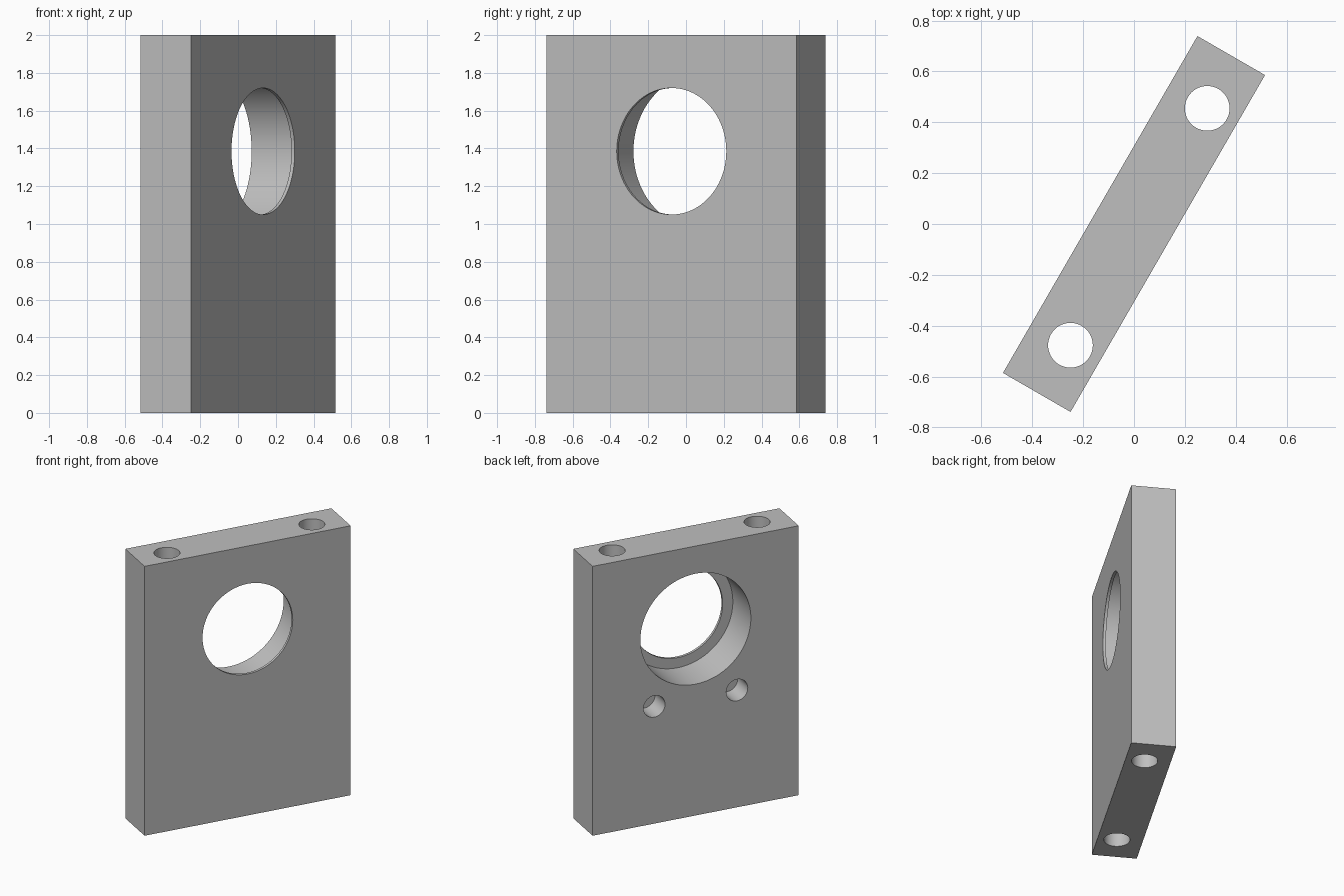
import bpy
from math import radians

cube = bpy.data.objects.get("Cube")
if cube:
    bpy.data.objects.remove(cube, do_unlink=True)

THICK, WIDTH, HEIGHT = 0.307, 1.53, 2.0
FRONT, BACK = THICK / 2, -THICK / 2
BORE_Z = 1.385

grey = bpy.data.materials.new("plain_grey")
grey.use_nodes = True
colour = (0.52, 0.52, 0.52, 1)
grey.diffuse_color = colour
grey.node_tree.nodes["Principled BSDF"].inputs["Base Color"].default_value = colour

# Upright plate, thickness along local x
bpy.ops.mesh.primitive_cube_add(size=1, location=(0, 0, HEIGHT / 2))
plate = bpy.context.object
plate.name = "mounting_plate"
plate.scale = (THICK, WIDTH, HEIGHT)
bpy.ops.object.transform_apply(location=True, rotation=False, scale=True)
plate.data.materials.append(grey)


def drill(name, radius, start, end, sides=96):
    """Cut a cylinder from start to end along x or z."""
    along_x = start[2] == end[2]
    depth = abs(end[0] - start[0]) if along_x else abs(end[2] - start[2])
    bpy.ops.mesh.primitive_cylinder_add(
        vertices=sides, radius=radius, depth=depth,
        location=[(a + b) / 2 for a, b in zip(start, end)],
        rotation=(0, radians(90) if along_x else 0, 0))
    cutter = bpy.context.object
    cutter.name = name
    cutter.hide_render = True
    cutter.data.materials.append(grey)
    cut = plate.modifiers.new(name, "BOOLEAN")
    cut.operation = "DIFFERENCE"
    cut.solver = "EXACT"
    cut.object = cutter
    bpy.ops.object.select_all(action="DESELECT")
    plate.select_set(True)
    bpy.context.view_layer.objects.active = plate
    bpy.ops.object.modifier_apply(modifier=name)
    bpy.data.objects.remove(cutter, do_unlink=True)


# Wide bearing seat from the back, leaving a thin lip at the front
drill("bearing_seat", 0.41, (BACK - 0.1, 0, BORE_Z), (FRONT - 0.02, 0, BORE_Z))
drill("lip_opening", 0.335, (0, 0, BORE_Z), (FRONT + 0.1, 0, BORE_Z))

for side in (-1, 1):
    # Blind screw holes in the back face
    y = side * 0.307
    drill("screw_hole", 0.08, (BACK - 0.1, y, 0.87), (BACK + 0.16, y, 0.87), 48)
    # Rod holes through the full height
    y = side * 0.538
    drill("rod_hole", 0.088, (0.022, y, -0.1), (0.022, y, HEIGHT + 0.1), 48)

bpy.ops.object.shade_smooth_by_angle(angle=radians(30))
plate.rotation_euler.z = radians(-30)
